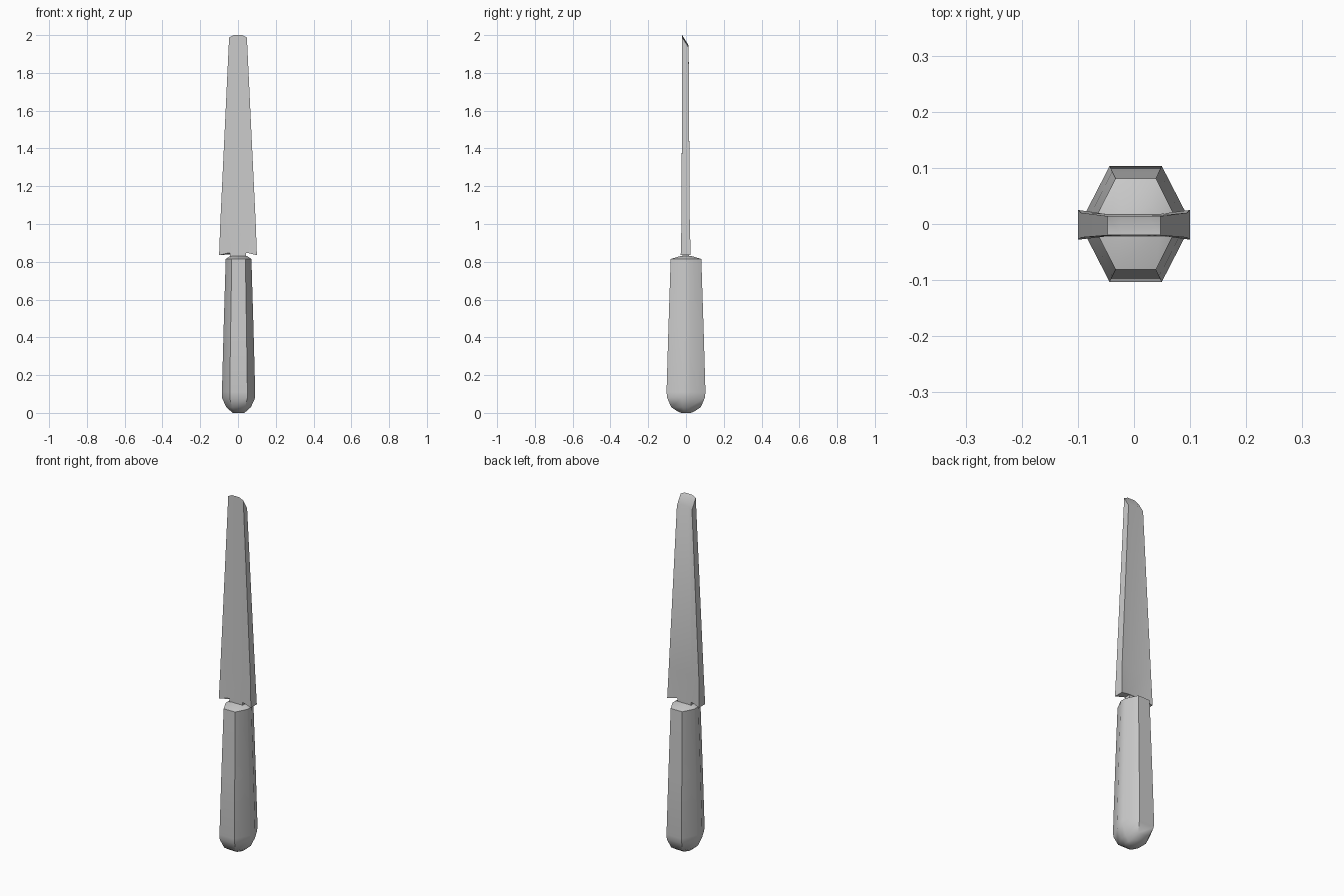
import bpy
import math

cube = bpy.data.objects.get("Cube")
if cube:
    bpy.data.objects.remove(cube, do_unlink=True)

grey = bpy.data.materials.new("light_grey")
grey.use_nodes = True
GREY = (0.6, 0.6, 0.6, 1)
grey.diffuse_color = GREY
grey.node_tree.nodes["Principled BSDF"].inputs["Base Color"].default_value = GREY


def loft(name, rings, angle):
    """Skin closed rings of equal length and cap both ends."""
    n = len(rings[0])
    verts = [p for ring in rings for p in ring]
    faces = [(r * n + i, r * n + (i + 1) % n, (r + 1) * n + (i + 1) % n, (r + 1) * n + i)
             for r in range(len(rings) - 1) for i in range(n)]
    faces.append(tuple(reversed(range(n))))
    faces.append(tuple(range(len(verts) - n, len(verts))))
    mesh = bpy.data.meshes.new(name)
    mesh.from_pydata(verts, [], faces)
    mesh.materials.append(grey)
    obj = bpy.data.objects.new(name, mesh)
    bpy.context.collection.objects.link(obj)
    bpy.ops.object.select_all(action='DESELECT')
    obj.select_set(True)
    bpy.context.view_layer.objects.active = obj
    bpy.ops.object.shade_smooth_by_angle(angle=math.radians(angle))
    return obj


def handle_ring(z, wide, deep):
    """Eight-sided section: narrow front and back, widest near the middle."""
    corners = [(.53, -1), (1, -.22), (1, .22), (.53, 1),
               (-.53, 1), (-1, .22), (-1, -.22), (-.53, -1)]
    return [(0.003 + x * wide, y * deep, z) for x, y in corners]


def blade_ring(half, front, back, z_front, z_back, corner, flare=0.0):
    """Flat section with an outer column lowered by corner and thickened by flare."""
    cols = (-1, -.5, .5, 1)
    ring = []
    for y, z, side, xs in ((front, z_front, -1, cols), (back, z_back, 1, cols[::-1])):
        for x in xs:
            outer = abs(x) == 1
            ring.append((x * half, y + side * flare * outer, z - corner * outer))
    return ring


# Handle with rounded butt and gently domed top
handle_profile = [(0.0, .03, .025), (.008, .04, .045), (.03, .065, .078), (.08, .088, .1),
                  (.11, .088, .103), (.45, .079, .093), (.815, .068, .081), (.83, .045, .03)]
loft("handle", [handle_ring(*p) for p in handle_profile], 50)

# Tapering blade, flared at the heel, with a slanted tip
loft("blade", [
    blade_ring(.1, -.021, .018, .847, .847, .012, .007),
    blade_ring(.094, -.022, .018, 1.0, 1.0, 0, .002),
    blade_ring(.047, -.02, .014, 2.0, 1.945, .012),
], 35)

# Short tang joining blade and handle
loft("tang", [[(-.042, -.018, z), (.042, -.018, z), (.042, .016, z), (-.042, .016, z)]
              for z in (.8, .86)], 30)
